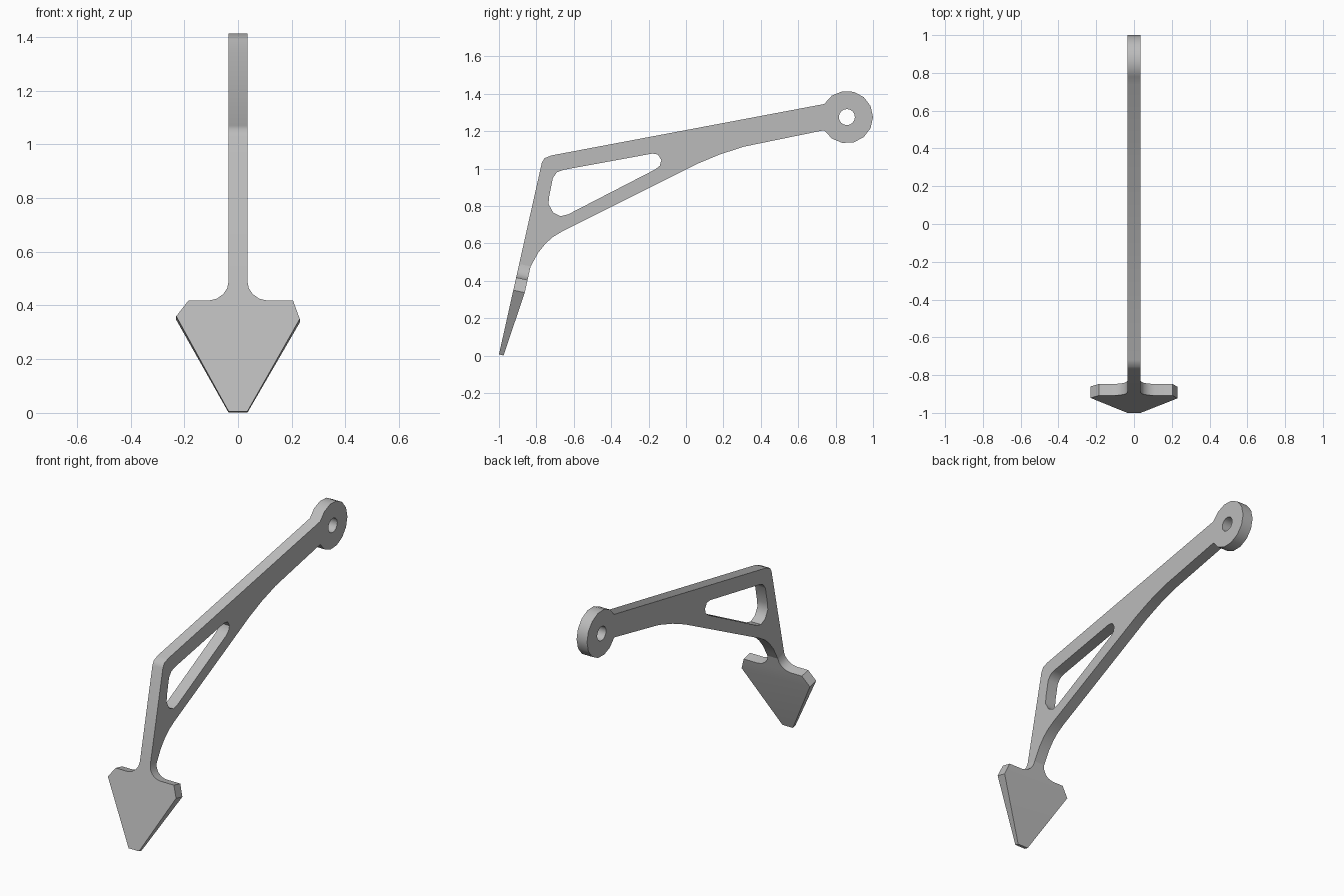
import bpy
import bmesh
import math
from mathutils import Vector

cube = bpy.data.objects.get("Cube")
if cube:
    bpy.data.objects.remove(cube, do_unlink=True)

HALF = 0.035                       # half thickness of the arm
THICK = 0.0625                     # blade thickness
TIP = Vector((0, -1.0, 0.006))     # front edge of the blade tip
UP = Vector((0, 0.218, 0.976)).normalized()
BACK = Vector((0, UP.z, -UP.y))

grey = bpy.data.materials.new("plain_grey")
grey.use_nodes = True
colour = (0.5, 0.5, 0.5, 1)
grey.diffuse_color = colour
grey.node_tree.nodes["Principled BSDF"].inputs["Base Color"].default_value = colour


def finish(obj):
    obj.data.materials.clear()
    obj.data.materials.append(grey)
    bpy.ops.object.select_all(action='DESELECT')
    obj.select_set(True)
    bpy.context.view_layer.objects.active = obj
    bpy.ops.object.shade_smooth_by_angle(angle=math.radians(40))


def arc(centre, radius, start, end, steps):
    angles = [math.radians(start + (end - start) * i / steps) for i in range(steps + 1)]
    return [(centre[0] + radius * math.cos(a), centre[1] + radius * math.sin(a)) for a in angles]


def plate_point(x, z, depth=0.0):
    """Point on the sloping blade plane, at front height z."""
    p = TIP + UP * ((z - TIP.z) / UP.z) + BACK * depth
    return Vector((x, p.y, p.z))


# Arm outline (y, z), ending in a round eye
eye = (0.86, 1.275)
neck_z = 0.49
neck_front, neck_back = plate_point(0, neck_z), plate_point(0, neck_z, THICK)
outline = [(neck_front.y, neck_front.z), (-0.771, 1.03), (-0.757, 1.055), (-0.72, 1.07)]
outline += arc(eye, 0.14, 150, -150, 12)
outline += [(0.47, 1.15), (0.31, 1.117), (0.18, 1.075), (0.06, 1.025), (0, 0.995),
            (-0.66, 0.665), (-0.71, 0.635), (-0.75, 0.6), (-0.79, 0.55), (-0.815, 0.505),
            (neck_back.y, neck_back.z)]
# Rounded three-sided window
window = [(-0.712, 0.95), (-0.69, 0.98), (-0.655, 0.993), (-0.18, 1.08), (-0.15, 1.075),
          (-0.132, 1.045), (-0.14, 1.015), (-0.165, 0.995), (-0.63, 0.755), (-0.67, 0.745),
          (-0.71, 0.765), (-0.735, 0.81), (-0.732, 0.85)]
pin_hole = arc(eye, 0.043, 0, 337.5, 15)

curve = bpy.data.curves.new("arm", 'CURVE')
curve.dimensions = '2D'
curve.fill_mode = 'BOTH'
curve.extrude = HALF
for loop in (outline, window, pin_hole):
    spline = curve.splines.new('POLY')
    spline.points.add(len(loop) - 1)
    for point, (y, z) in zip(spline.points, loop):
        point.co = (y, z, 0, 1)
    spline.use_cyclic_u = True
arm = bpy.data.objects.new("arm", curve)
bpy.context.collection.objects.link(arm)
arm.rotation_euler = (math.pi / 2, 0, math.pi / 2)
bpy.ops.object.select_all(action='DESELECT')
arm.select_set(True)
bpy.context.view_layer.objects.active = arm
bpy.ops.object.convert(target='MESH')
arm = bpy.context.object
bm = bmesh.new()
bm.from_mesh(arm.data)
bmesh.ops.remove_doubles(bm, verts=bm.verts, dist=0.0005)
bmesh.ops.recalc_face_normals(bm, faces=bm.faces)
bm.to_mesh(arm.data)
bm.free()
finish(arm)

# Blade: a spade shape with filleted neck, thinning towards its tip
fillet = [(HALF, neck_z), (0.04, 0.465), (0.055, 0.442), (0.08, 0.425), (0.11, 0.418)]
right_side = [(HALF, TIP.z), (0.23, 0.35), (0.205, 0.418)] + fillet[::-1]
left_side = [(-x, z) for x, z in fillet] + [(-0.185, 0.418), (-0.23, 0.36), (-HALF, TIP.z)]
shape = right_side + left_side
count = len(shape)

bm = bmesh.new()
front = [bm.verts.new(plate_point(x, z)) for x, z in shape]
rear = [bm.verts.new(plate_point(x, z, 0.025 if z == TIP.z else THICK)) for x, z in shape]
bm.faces.new(front)
bm.faces.new(rear[1:count - 1])                              # level rear
bm.faces.new([rear[0], rear[1], rear[-2], rear[-1]])         # tapered rear
for i in range(count):
    j = (i + 1) % count
    bm.faces.new([front[i], front[j], rear[j], rear[i]])
bmesh.ops.recalc_face_normals(bm, faces=bm.faces)
mesh = bpy.data.meshes.new("blade")
bm.to_mesh(mesh)
bm.free()
blade = bpy.data.objects.new("blade", mesh)
bpy.context.collection.objects.link(blade)
finish(blade)
